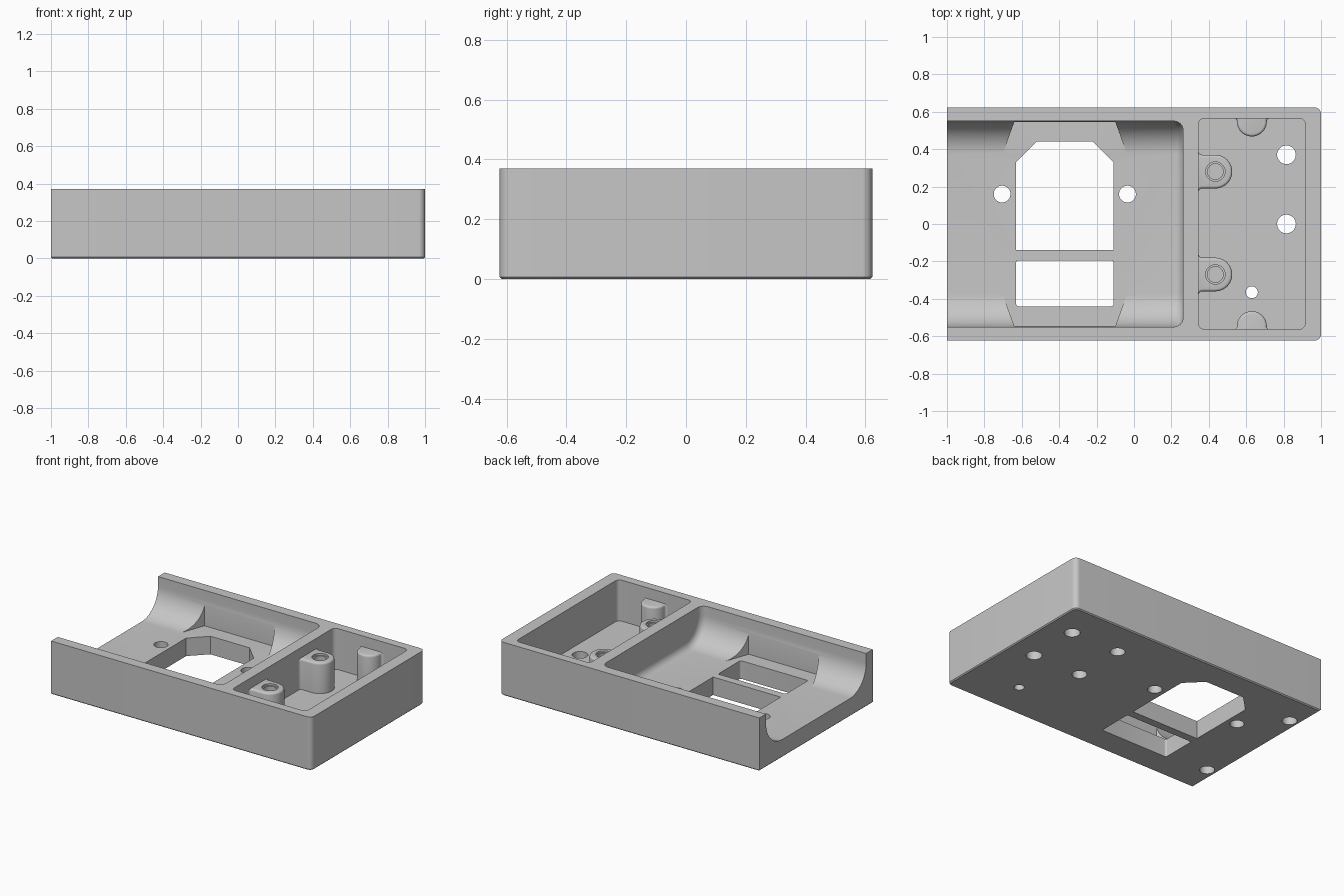
import bpy, bmesh, math
from mathutils import Matrix

cube = bpy.data.objects.get("Cube")
if cube:
    bpy.data.objects.remove(cube, do_unlink=True)

grey = bpy.data.materials.new("plain grey")
grey.use_nodes = True
COLOUR = (0.57, 0.57, 0.57, 1)
grey.diffuse_color = COLOUR
grey.node_tree.nodes["Principled BSDF"].inputs["Base Color"].default_value = COLOUR

HEIGHT, HALF_W = 0.37, 0.623
TRAY_FLOOR, POCKET_FLOOR = 0.125, 0.085


def arc(cx, cy, r, start, end, n=10):
    steps = [math.radians(start + (end - start) * i / n) for i in range(n + 1)]
    return [(cx + r * math.cos(a), cy + r * math.sin(a)) for a in steps]


def prism(name, outline, z0, z1, matrix=Matrix(), edit=None):
    """Extrude a flat outline from z0 to z1, optionally bevel, then place it."""
    bm = bmesh.new()
    face = bm.faces.new([bm.verts.new((x, y, z0)) for x, y in outline])
    ext = bmesh.ops.extrude_face_region(bm, geom=[face])
    top = [v for v in ext["geom"] if isinstance(v, bmesh.types.BMVert)]
    bmesh.ops.translate(bm, verts=top, vec=(0, 0, z1 - z0))
    bmesh.ops.recalc_face_normals(bm, faces=bm.faces)
    if edit:
        edit(bm)
    bm.transform(matrix)
    bmesh.ops.recalc_face_normals(bm, faces=bm.faces)
    mesh = bpy.data.meshes.new(name)
    bm.to_mesh(mesh)
    bm.free()
    mesh.materials.append(grey)
    obj = bpy.data.objects.new(name, mesh)
    bpy.context.collection.objects.link(obj)
    return obj


def bevel_level(z, width, segments):
    """Bevel every edge lying at one height."""
    def edit(bm):
        edges = [e for e in bm.edges if all(abs(v.co.z - z) < 1e-5 for v in e.verts)]
        bmesh.ops.bevel(bm, geom=edges, offset=width, segments=segments,
                        profile=0.5, affect='EDGES')
    return edit


def rounded_rect(x0, x1, y0, y1, r):
    return (arc(x1 - r, y1 - r, r, 0, 90, 6) + arc(x0 + r, y1 - r, r, 90, 180, 6)
            + arc(x0 + r, y0 + r, r, 180, 270, 6) + arc(x1 - r, y0 + r, r, 270, 360, 6))


def cylinder(x, y, r, z0, z1):
    return prism("hole_cutter", arc(x, y, r, 0, 360, 32)[:-1], z0, z1)


def carve(obj, cutter):
    mod = obj.modifiers.new("cut", 'BOOLEAN')
    mod.operation, mod.solver, mod.object = 'DIFFERENCE', 'EXACT', cutter
    bpy.context.view_layer.objects.active = obj
    bpy.ops.object.modifier_apply(modifier=mod.name)
    bpy.data.objects.remove(cutter, do_unlink=True)


def smooth(obj):
    bpy.ops.object.select_all(action='DESELECT')
    obj.select_set(True)
    bpy.context.view_layer.objects.active = obj
    bpy.ops.object.shade_smooth_by_angle(angle=math.radians(30))


# Outer block: square open end, rounded closed end, chamfered base
r = 0.035
outline = ([(-1, HALF_W), (-1, -HALF_W)] + arc(1 - r, r - HALF_W, r, -90, 0, 8)
           + arc(1 - r, HALF_W - r, r, 0, 90, 8))
body = prism("tray_body", outline, 0, HEIGHT, edit=bevel_level(0, 0.007, 1))

# Open tray: U profile swept along x, with a rounded inner end
w, r = 0.55, 0.18
profile = ([(w, 0.6)] + arc(w - r, TRAY_FLOOR + r, r, 0, -90, 14)
           + arc(r - w, TRAY_FLOOR + r, r, -90, -180, 14) + [(-w, 0.6)])
sweep = Matrix(((0, 0, 1, 0), (1, 0, 0, 0), (0, 1, 0, 0), (0, 0, 0, 1)))
carve(body, prism("tray_cutter", profile, -1.2, 0.263, sweep,
                  bevel_level(0.263, 0.05, 6)))

# Seat recesses: tapered flat-backed notches cut into both curved walls
cx = -0.37
for side in (1, -1):
    notch = [(cx + x, side * y) for x, y in
             [(-0.27, 0.546), (0.27, 0.546), (0.337, 0.36), (-0.337, 0.36)]]
    carve(body, prism("seat_cutter", notch, TRAY_FLOOR + 0.0005, HEIGHT - 0.01))

# Floor openings: clipped window and narrow slot
x0, x1 = -0.63, -0.11
window = [(x0, -0.14), (x1, -0.14), (x1, 0.33), (x1 - 0.11, 0.44),
          (x0 + 0.11, 0.44), (x0, 0.33)]
carve(body, prism("window_cutter", window, -0.1, 0.25))
carve(body, prism("slot_cutter", rounded_rect(x0, x1, -0.44, -0.195, 0.012), -0.1, 0.25))

# Closed pocket at the other end
carve(body, prism("pocket_cutter", rounded_rect(0.345, 0.915, -0.562, 0.564, 0.03),
                  POCKET_FLOOR, 0.6))

# Through holes
for x, y, r in [(-0.705, 0.16, 0.045), (-0.035, 0.16, 0.045), (0.815, 0.37, 0.05),
                (0.815, 0.0, 0.05), (0.63, -0.365, 0.032)]:
    carve(body, cylinder(x, y, r, -0.1, 0.2))

# Blind holes in the underside
for x, y, depth in [(0.445, 0.37, 0.065), (0.445, 0.0, 0.065),
                    (-0.932, 0.4, 0.09), (-0.932, -0.4, 0.09)]:
    carve(body, cylinder(x, y, 0.047, -0.1, depth))
smooth(body)


def wall_boss(name, x, y, angle, r, reach, fillet, top):
    """Post growing out of a wall; local +x points away from the wall."""
    side = arc(fillet, r + fillet, fillet, 180, 270, 5)
    root = r + fillet
    outline = ([(-0.02, -root), (-0.02, root)] + side + arc(reach, 0, r, 90, -90, 20)
               + [(px, -py) for px, py in reversed(side)])
    place = Matrix.Translation((x, y, 0)) @ Matrix.Rotation(math.radians(angle), 4, 'Z')
    return prism(name, outline, POCKET_FLOOR - 0.01, top, place,
                 bevel_level(top, 0.014, 4))


# Screw bosses on the dividing wall, each with a stepped screw hole
for name, y in [("rear_screw_boss", 0.28), ("front_screw_boss", -0.27)]:
    boss = wall_boss(name, 0.345, y, 0, 0.09, 0.09, 0.02, 0.298)
    carve(boss, cylinder(0.435, y, 0.042, 0.12, 0.5))
    carve(boss, cylinder(0.435, y, 0.052, 0.285, 0.5))
    smooth(boss)

# Half-round support posts on the front and rear walls
for name, y, angle in [("rear_post", 0.564, -90), ("front_post", -0.562, 90)]:
    smooth(wall_boss(name, 0.63, y, angle, 0.08, 0.016, 0.014, 0.295))
